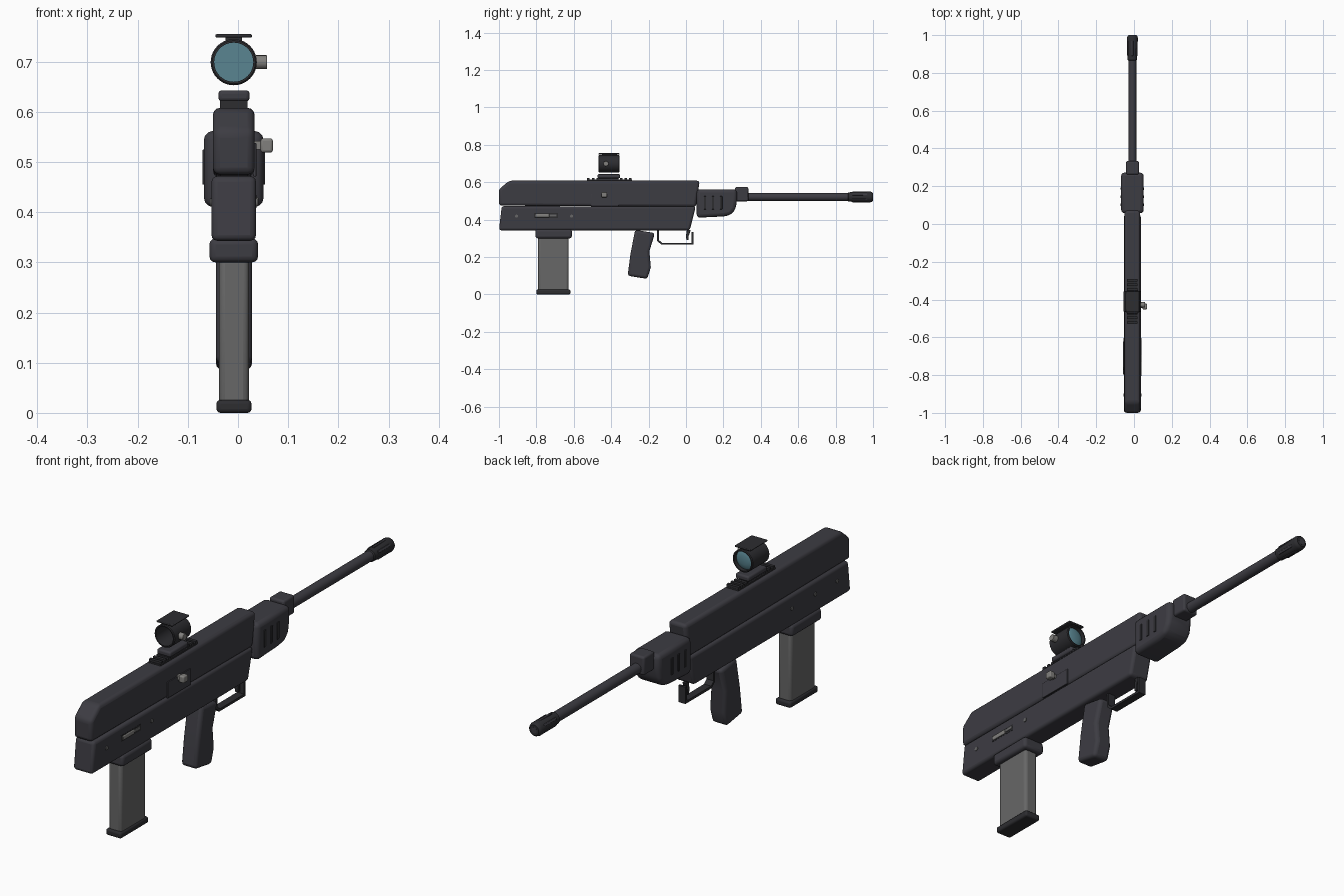
import bpy, bmesh, math
from mathutils import Matrix, Vector

CX = -0.0085  # centre plane of the body


def material(name, rgb):
    m = bpy.data.materials.new(name)
    m.diffuse_color = (*rgb, 1)
    return m


BODY = material("charcoal", (0.046, 0.045, 0.055))
DARK = material("near black", (0.026, 0.026, 0.030))
GREY = material("magazine grey", (0.135, 0.135, 0.135))
STEEL = material("light steel", (0.22, 0.215, 0.205))
LENS = material("teal glass", (0.10, 0.235, 0.285))


def finish(name, bm, mat, bevel=0.0, segments=3):
    bmesh.ops.recalc_face_normals(bm, faces=bm.faces)
    me = bpy.data.meshes.new(name)
    bm.to_mesh(me)
    bm.free()
    me.materials.append(mat)
    ob = bpy.data.objects.new(name, me)
    bpy.context.collection.objects.link(ob)
    if bevel:
        mod = ob.modifiers.new("edge", "BEVEL")
        mod.width, mod.segments = bevel, segments
        mod.limit_method, mod.angle_limit = "ANGLE", math.radians(25)
    bpy.context.view_layer.objects.active = ob
    ob.select_set(True)
    bpy.ops.object.shade_smooth_by_angle(angle=math.radians(35))
    ob.select_set(False)
    return ob


def prism(name, pts, x0, x1, mat, bevel=0.0):
    """Side profile of (y, z) points extruded across x."""
    bm = bmesh.new()
    a = [bm.verts.new((x0, y, z)) for y, z in pts]
    b = [bm.verts.new((x1, y, z)) for y, z in pts]
    bm.faces.new(a)
    bm.faces.new(b)
    for i in range(len(pts)):
        j = (i + 1) % len(pts)
        bm.faces.new((a[i], a[j], b[j], b[i]))
    return finish(name, bm, mat, bevel)


def box(name, x, y, z, mat, bevel=0.0):
    return prism(name, [(y[0], z[0]), (y[1], z[0]), (y[1], z[1]), (y[0], z[1])],
                 x[0], x[1], mat, bevel)


def lathe(name, profile, z, mat, n=32, closed=False):
    """(y, radius) profile turned around an axis along y."""
    bm = bmesh.new()
    rings = [[bm.verts.new((CX + r * math.cos(2 * math.pi * k / n), y,
                            z + r * math.sin(2 * math.pi * k / n))) for k in range(n)]
             for y, r in profile]
    pairs = list(zip(rings, rings[1:]))
    if closed:
        pairs.append((rings[-1], rings[0]))
    else:
        bm.faces.new(rings[0])
        bm.faces.new(rings[-1])
    for a, b in pairs:
        for k in range(n):
            bm.faces.new((a[k], a[(k + 1) % n], b[(k + 1) % n], b[k]))
    return finish(name, bm, mat)


def peg(name, x0, x1, y, z, r, mat, bevel=0.0):
    """Cylinder lying along x."""
    pts = [(y + r * math.cos(k * math.pi / 8), z + r * math.sin(k * math.pi / 8))
           for k in range(16)]
    return prism(name, pts, x0, x1, mat, bevel)


# Receiver halves
prism("upper_receiver", [(-1, 0.475), (0.053, 0.468), (0.073, 0.608), (-0.945, 0.608),
                         (-1, 0.562)], -0.05, 0.033, BODY, 0.014)
prism("lower_receiver", [(-1, 0.343), (0.02, 0.343), (0.052, 0.47), (-0.985, 0.472)],
      -0.053, 0.036, BODY, 0.012)

# Magazine and its well
box("magazine_well", (-0.057, 0.04), (-0.805, -0.61), (0.3, 0.348), BODY, 0.012)
box("magazine", (-0.038, 0.022), (-0.79, -0.628), (0.015, 0.31), GREY, 0.012)
box("magazine_base", (-0.043, 0.027), (-0.8, -0.618), (0, 0.026), DARK, 0.008)

# Pistol grip
prism("grip", [(-0.272, 0.345), (-0.166, 0.328), (-0.196, 0.23), (-0.188, 0.145),
               (-0.207, 0.083), (-0.312, 0.1), (-0.297, 0.215)],
      -0.044, 0.028, BODY, 0.014)

# Trigger guard strap and trigger
prism("trigger_guard", [(-0.155, 0.345), (-0.155, 0.287), (-0.132, 0.266), (0.039, 0.266),
                        (0.039, 0.335), (0.029, 0.335), (0.029, 0.276), (-0.128, 0.276),
                        (-0.145, 0.291), (-0.145, 0.345)], CX - 0.016, CX + 0.016, DARK)
prism("trigger", [(0.005, 0.345), (0.026, 0.345), (0.014, 0.312), (0.014, 0.29),
                  (0.002, 0.29), (0.0, 0.315)], CX - 0.008, CX + 0.008, DARK, 0.002)

# Handguard with side slots, and the block ahead of it
prism("handguard", [(0.057, 0.41), (0.2, 0.417), (0.24, 0.425), (0.265, 0.455), (0.272, 0.5),
                    (0.272, 0.562), (0.057, 0.562)], -0.068, 0.051, BODY, 0.018)
for i in range(3):
    y = 0.095 + i * 0.043
    for side, x in (("left", -0.071), ("right", 0.048)):
        box(f"handguard_slot_{side}_{i}", (x, x + 0.006), (y, y + 0.013), (0.455, 0.525),
            DARK, 0.002)
box("barrel_block", (-0.042, 0.026), (0.262, 0.333), (0.498, 0.574), BODY, 0.008)

# Barrel and muzzle
BZ = 0.521
lathe("barrel", [(0.3, 0.021), (0.9, 0.021)], BZ, BODY)
lathe("muzzle", [(0.865, 0.021), (0.869, 0.025), (0.985, 0.029), (0.995, 0.026), (1.0, 0.021)],
      BZ, DARK)
lathe("bore", [(0.99, 0.012), (1.0005, 0.012)], BZ, BODY, 20)
for i in range(6):
    ob = box(f"muzzle_slot_{i}", (-0.005, 0.005), (0.89, 0.97), (0.022, 0.0295), BODY, 0.002)
    ob.matrix_world = (Matrix.Translation((CX, 0, BZ))
                       @ Matrix.Rotation(i * math.pi / 3, 4, "Y"))

# Top rail and sight mount
box("rail", (-0.036, 0.019), (-0.53, -0.29), (0.6, 0.614), DARK)
for i, y in enumerate((-0.528, -0.503, -0.478, -0.352, -0.328, -0.304)):
    box(f"rail_tooth_{i}", (-0.036, 0.019), (y, y + 0.013), (0.61, 0.623), DARK)
box("mount_neck", (-0.03, 0.014), (-0.465, -0.36), (0.605, 0.625), BODY)
box("mount", (-0.039, 0.023), (-0.473, -0.352), (0.621, 0.643), BODY, 0.007)

# Open sight tube, lens, shade plate and knob
SZ = 0.699
lathe("sight_tube", [(-0.467, 0.043), (-0.464, 0.046), (-0.358, 0.046), (-0.355, 0.043),
                     (-0.355, 0.039), (-0.467, 0.039)], SZ, DARK, 40, True)
lathe("lens", [(-0.38, 0.0395), (-0.372, 0.0395), (-0.367, 0.031), (-0.364, 0.018),
               (-0.363, 0.004)], SZ, LENS, 40)
box("sight_top_plate", (-0.045, 0.028), (-0.467, -0.355), (0.748, 0.755), DARK, 0.003)
box("sight_plate_stem", (-0.025, 0.008), (-0.45, -0.37), (0.742, 0.75), DARK)
peg("sight_knob", 0.034, 0.058, -0.428, SZ, 0.014, STEEL, 0.002)

# Ejection cover and cocking handle on the right side
box("ejection_cover", (0.03, 0.0365), (-0.508, -0.36), (0.471, 0.538), BODY, 0.002)
box("cocking_handle_stem", (0.03, 0.052), (-0.446, -0.428), (0.525, 0.542), STEEL)
box("cocking_handle", (0.045, 0.0695), (-0.452, -0.422), (0.519, 0.547), STEEL, 0.005)

# Selector lever in its recess, and cross pins
box("lever_recess", (0.033, 0.0368), (-0.812, -0.685), (0.408, 0.434), DARK)
box("lever", (0.034, 0.041), (-0.805, -0.73), (0.412, 0.43), STEEL, 0.003)
box("lever_tail", (0.034, 0.039), (-0.735, -0.692), (0.416, 0.428), GREY, 0.002)
for i, y in enumerate((-0.906, -0.612)):
    peg(f"pin_{i}", -0.056, 0.039, y, 0.419, 0.008, GREY)
peg("pin_left", -0.056, -0.04, -0.765, 0.419, 0.008, GREY)
